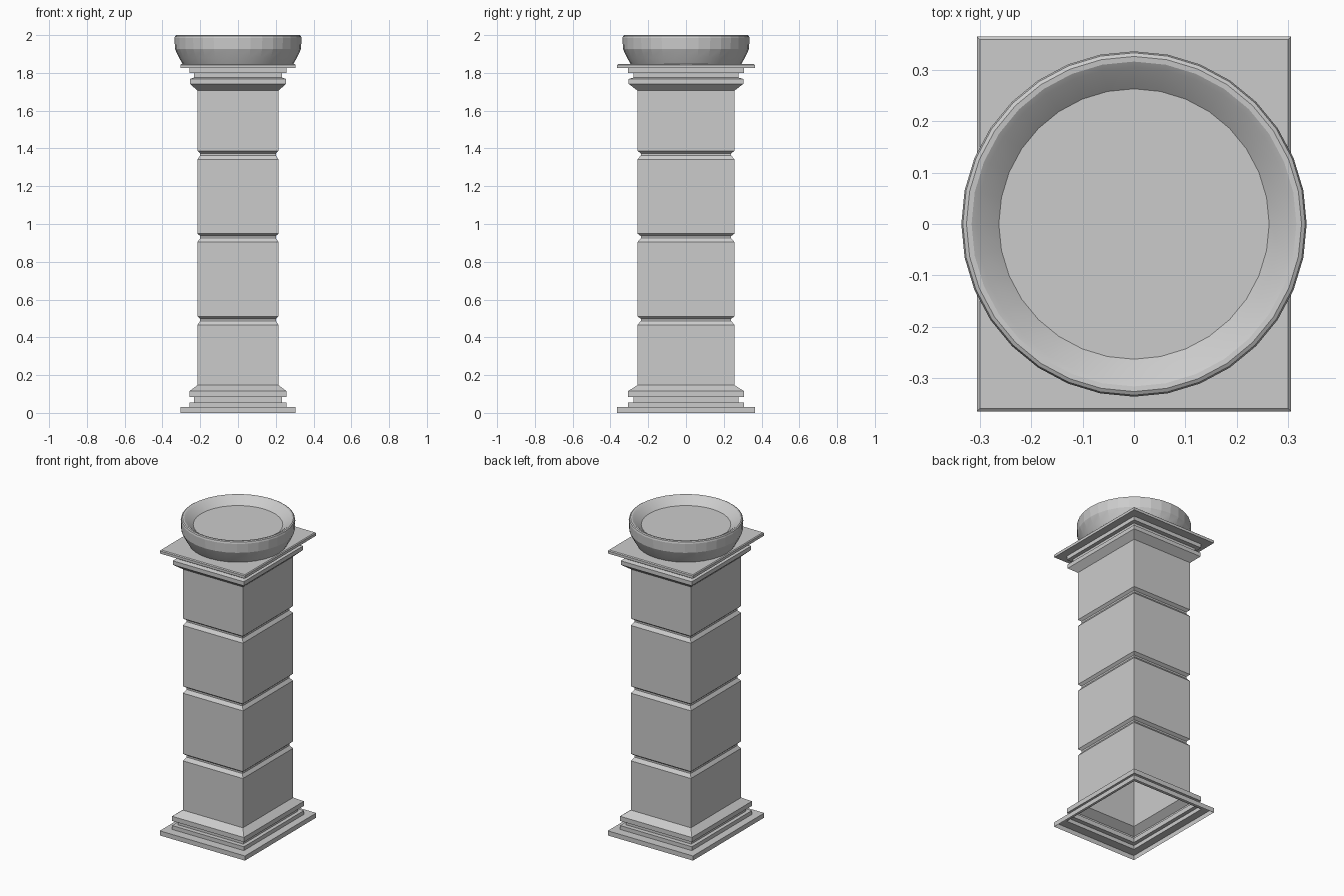
import bpy, bmesh, math

cube = bpy.data.objects.get("Cube")
if cube:
    bpy.data.objects.remove(cube, do_unlink=True)

stone = bpy.data.materials.new("grey_stone")
stone.use_nodes = True
colour = (0.6, 0.6, 0.6, 1)
stone.diffuse_color = colour
stone.node_tree.nodes["Principled BSDF"].inputs["Base Color"].default_value = colour

DEPTH = 1.195   # the shaft is deeper than it is wide


def loft(name, profile, ring, cap_start=False, cap_end=False):
    """Sweep a (radius, height) profile around a closed ring of unit points."""
    bm = bmesh.new()
    rows = [[bm.verts.new((x * r, y * r, z)) for x, y in ring] for r, z in profile]
    n = len(ring)
    for low, high in zip(rows, rows[1:]):
        for i in range(n):
            j = (i + 1) % n
            bm.faces.new((low[i], low[j], high[j], high[i]))
    if cap_start:
        bm.faces.new(rows[0][::-1])
    if cap_end:
        bm.faces.new(rows[-1])
    mesh = bpy.data.meshes.new(name)
    bm.to_mesh(mesh)
    bm.free()
    mesh.materials.append(stone)
    obj = bpy.data.objects.new(name, mesh)
    bpy.context.collection.objects.link(obj)
    return obj


rectangle = [(-1, -DEPTH), (1, -DEPTH), (1, DEPTH), (-1, DEPTH)]
circle = [(math.cos(a), math.sin(a)) for a in (math.tau * i / 32 for i in range(32))]

# Pillar: stepped base, shaft with three grooves, stepped capital; open below
SHAFT = 0.215
base = [(0.305, 0), (0.305, 0.03), (0.257, 0.03), (0.257, 0.055), (0.233, 0.055),
        (0.233, 0.085), (0.257, 0.085), (0.257, 0.115), (SHAFT, 0.147)]
grooves = []
for z in (0.466, 0.904, 1.342):
    grooves += [(SHAFT, z), (0.2, z + 0.021), (0.2, z + 0.032), (SHAFT, z + 0.045)]
capital = [(SHAFT, 1.706), (0.254, 1.742), (0.254, 1.768), (0.233, 1.775), (0.233, 1.8),
           (0.257, 1.8), (0.257, 1.825), (0.305, 1.825), (0.305, 1.842), (0.3, 1.847)]
loft("pillar", base + grooves + capital, rectangle, cap_end=True)

# Bowl: tapering wall, rounded rim and sunken flat floor
bowl = [(0.293, 1.847), (0.312, 1.88), (0.334, 1.927), (0.336, 1.985), (0.333, 1.996),
        (0.326, 2), (0.316, 1.999), (0.305, 1.992), (0.263, 1.955)]
dish = loft("bowl", bowl, circle, cap_start=True, cap_end=True)
bpy.ops.object.select_all(action="DESELECT")
dish.select_set(True)
bpy.context.view_layer.objects.active = dish
bpy.ops.object.shade_smooth_by_angle(angle=math.radians(10))
